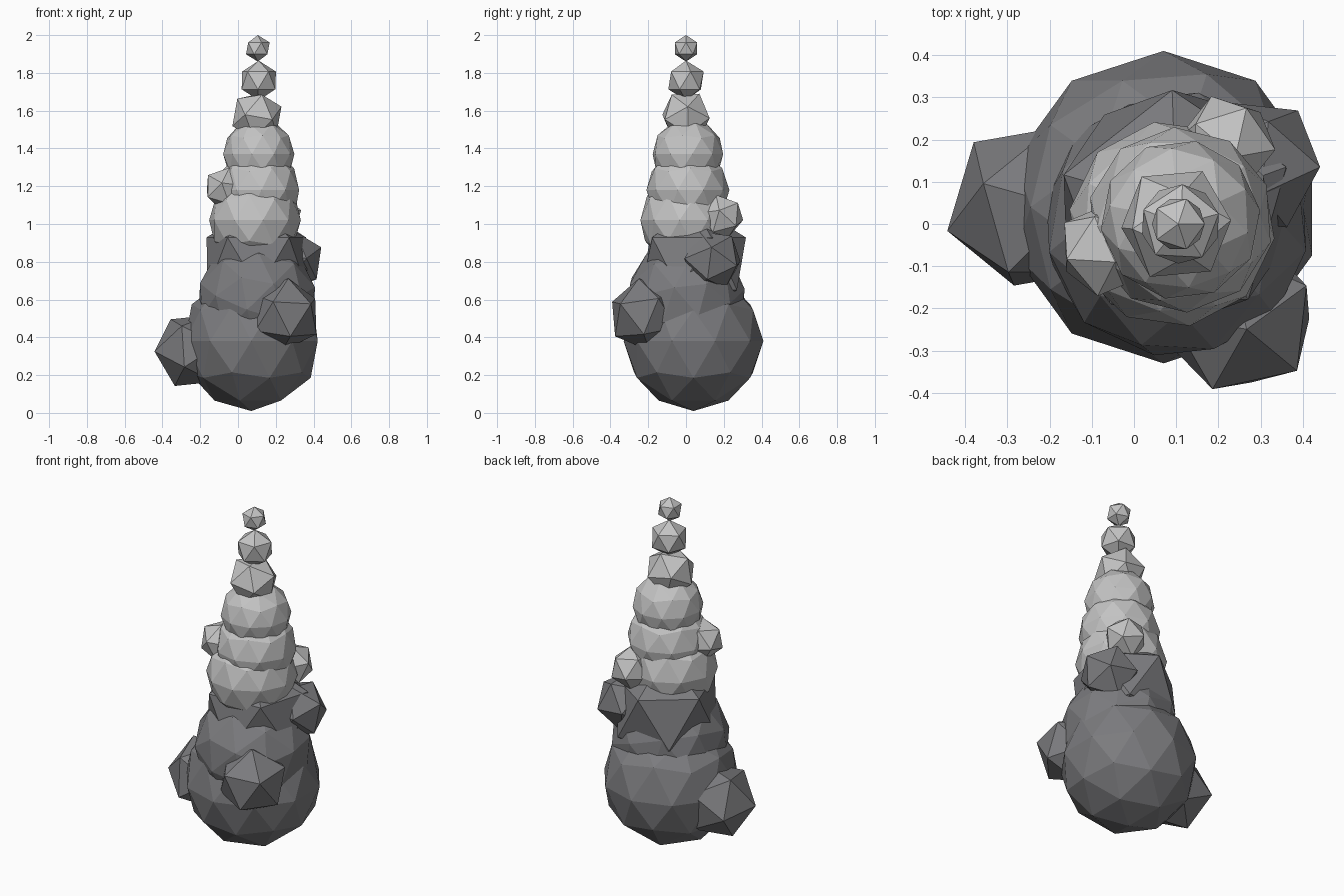
import bpy
from math import radians

if "Cube" in bpy.data.objects:
    bpy.data.objects.remove(bpy.data.objects["Cube"], do_unlink=True)


def make_material(name, color):
    mat = bpy.data.materials.new(name)
    mat.use_nodes = True
    mat.diffuse_color = color
    mat.node_tree.nodes["Principled BSDF"].inputs["Base Color"].default_value = color
    return mat


dark = make_material("dark grey smoke", (0.2, 0.2, 0.21, 1))
light = make_material("light grey smoke", (0.55, 0.55, 0.55, 1))


def puff(name, center, radius, mat, detail=1, turn=(0, 0, 0)):
    bpy.ops.mesh.primitive_ico_sphere_add(
        subdivisions=detail, radius=radius, location=center,
        rotation=[radians(a) for a in turn])
    obj = bpy.context.object
    obj.name = name
    obj.data.materials.append(mat)


# Main column, from the wide base up to the tip
puff("base_puff", (0.07, 0.04, 0.38), 0.37, dark, 2)
puff("lower_puff", (0.1, 0.0, 0.6), 0.32, dark, 2, (20, 10, 30))
puff("middle_puff", (0.1, 0.04, 0.79), 0.31, dark, 1, (0, 0, 20))
puff("upper_puff_1", (0.09, 0, 1.02), 0.245, light, 2, (0, 0, 10))
puff("upper_puff_2", (0.11, 0.01, 1.18), 0.22, light, 2, (0, 0, 40))
puff("upper_puff_3", (0.11, 0.01, 1.37), 0.19, light, 2, (0, 0, 25))
puff("upper_puff_4", (0.1, 0.0, 1.57), 0.14, light, 1, (35, 0, 20))
puff("upper_puff_5", (0.11, 0, 1.76), 0.105, light, 1, (0, 0, 15))
puff("tip_puff", (0.105, 0, 1.93), 0.07, light, 1)

# Small puffs budding from the sides
puff("left_low_bud", (-0.24, 0.04, 0.33), 0.21, dark, 1, (10, 25, 20))
puff("front_bud", (0.25, -0.22, 0.52), 0.195, dark, 1, (10, 0, 30))
puff("right_bud", (0.29, 0.14, 0.81), 0.165, dark, 1, (25, 0, 10))
puff("back_bud", (0.22, 0.19, 1.04), 0.12, light, 1, (15, 10, 0))
puff("left_high_bud", (-0.07, -0.06, 1.19), 0.115, light, 1, (20, 0, 40))
